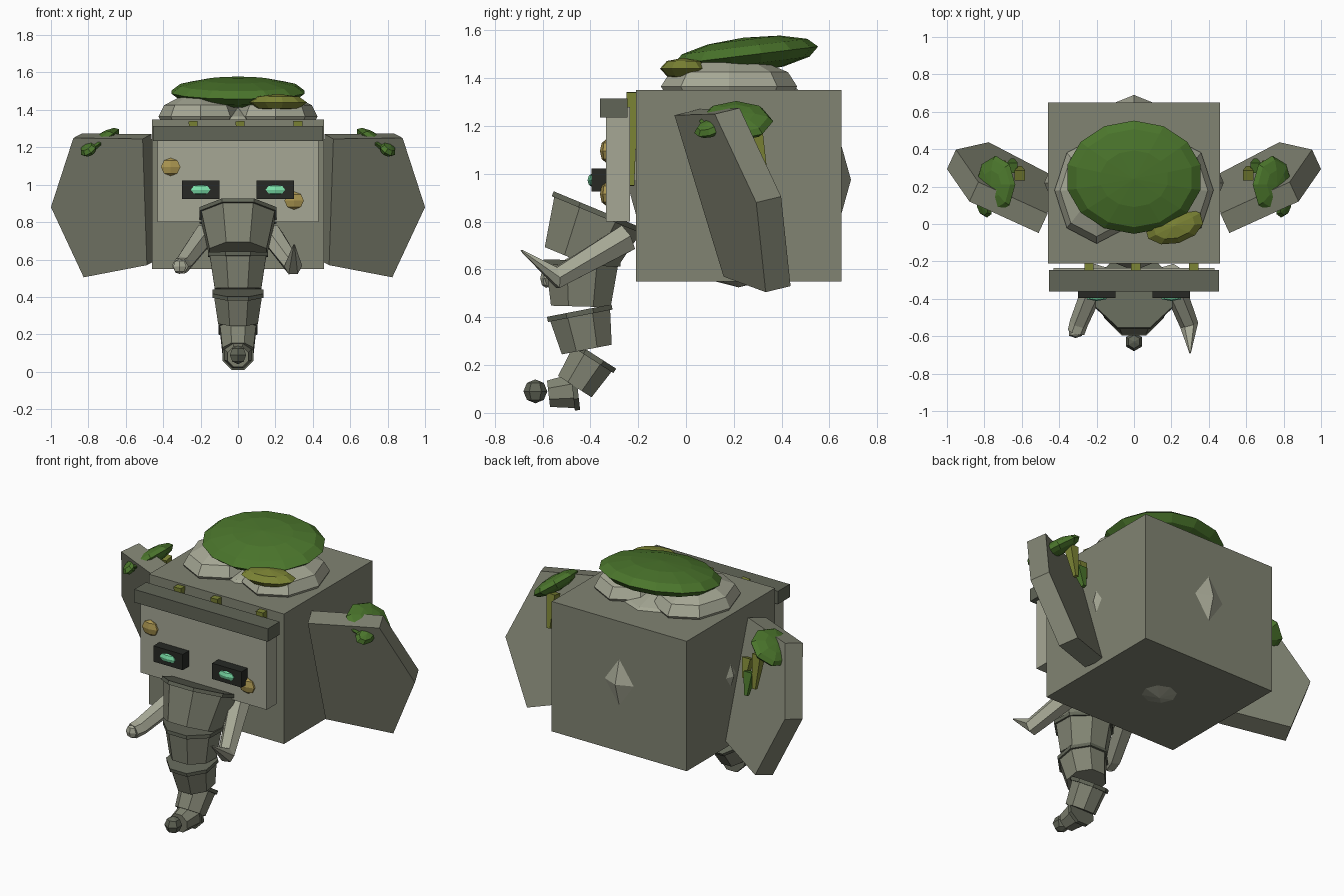
import bpy, bmesh
from math import radians, pi
from mathutils import Vector, Matrix, Euler

if "Cube" in bpy.data.objects:
    bpy.data.objects.remove(bpy.data.objects["Cube"])


def mat(name, r, g, b):
    m = bpy.data.materials.new(name)
    m.diffuse_color = (r, g, b, 1)
    m.use_nodes = True
    m.node_tree.nodes["Principled BSDF"].inputs["Base Color"].default_value = m.diffuse_color
    return m


STONE = mat("stone", .22, .23, .17)
LIGHT = mat("light_stone", .38, .39, .30)
DARK = mat("dark_stone", .12, .13, .095)
BLACK = mat("socket_dark", .02, .022, .018)
MOSS = mat("moss", .07, .18, .025)
OLIVE = mat("olive_moss", .20, .23, .035)
GOLD = mat("lichen", .40, .30, .08)
GEM = mat("eye_glow", .2, .75, .4)


def finish(name, bm, m):
    bmesh.ops.recalc_face_normals(bm, faces=bm.faces)
    me = bpy.data.meshes.new(name)
    bm.to_mesh(me)
    bm.free()
    me.materials.append(m)
    ob = bpy.data.objects.new(name, me)
    bpy.context.collection.objects.link(ob)
    return ob


def trs(loc, rot, scale):
    e = Euler([radians(a) for a in rot])
    return Matrix.LocRotScale(Vector(loc), e, Vector(scale))


def box(name, lo, hi, m):
    c = [(a + b) / 2 for a, b in zip(lo, hi)]
    s = [b - a for a, b in zip(lo, hi)]
    bm = bmesh.new()
    bmesh.ops.create_cube(bm, size=1, matrix=trs(c, (0, 0, 0), s))
    return finish(name, bm, m)


def blob(name, loc, rad, m, seg=8, rings=6, rot=(0, 0, 0)):
    bm = bmesh.new()
    bmesh.ops.create_uvsphere(bm, u_segments=seg, v_segments=rings, radius=1,
                              matrix=trs(loc, rot, rad))
    return finish(name, bm, m)


def frustum(name, a, b, r1, r2, m, seg=8):
    # tapered prism from a to b, with a flat side facing forwards
    a, b = Vector(a), Vector(b)
    d = b - a
    z = d.normalized()
    x = Vector((1, 0, 0))
    x = (x - z * x.dot(z)).normalized()
    y = z.cross(x)
    rot = Matrix((x, y, z)).transposed().to_4x4()
    bm = bmesh.new()
    M = Matrix.Translation((a + b) / 2) @ rot @ Matrix.Rotation(pi / seg, 4, 'Z')
    bmesh.ops.create_cone(bm, cap_ends=True, segments=seg, radius1=r1, radius2=r2,
                          depth=d.length, matrix=M)
    return finish(name, bm, m)


# head block and the boulder core that pokes through its sides
box("head_block", (-.46, -.21, .55), (.46, .65, 1.35), STONE)
blob("head_core", (0, .22, .975), (.48, .47, .45), LIGHT)

# face plate, brow, lichen
box("face_plate", (-.43, -.335, .80), (.43, -.235, 1.28), LIGHT)
box("brow", (-.455, -.36, 1.235), (.455, -.245, 1.315), DARK)
blob("lichen_patch_a", (-.36, -.335, 1.095), (.06, .025, .048), GOLD, 6, 4)
blob("lichen_patch_b", (.30, -.335, .915), (.06, .025, .048), GOLD, 6, 4)

# moss strands hanging between the plate and the head
for i, (x, bottom) in enumerate(((-.24, 1.05), (.01, 1.15), (.32, .95))):
    frustum(f"face_strand_{i}", (x, -.225, 1.34), (x + .01, -.225, bottom),
            .035, .012, OLIVE, 4)

# crown moss
blob("crown_moss", (0, .25, 1.495), (.365, .305, .075), MOSS, 14, 6, (7, 0, 0))
blob("crown_moss_olive", (.215, -.01, 1.44), (.16, .095, .045), OLIVE, 10, 4, (0, 0, 15))

# ear outline (x, z); the ear plane sweeps back outwards and downwards
EAR = [(.51, 1.245), (.88, 1.25), (1.0, .88), (.825, .505), (.487, .57)]
for side, s in (("left", -1), ("right", 1)):
    bm = bmesh.new()
    front = [Vector((x, -.05 + .46 * (x - .51) + .32 * (1.25 - z), z)) for x, z in EAR]
    back = [p + Vector((-.048, .104, .025)) for p in front]
    fv = [bm.verts.new((p.x * s, p.y, p.z)) for p in front]
    bv = [bm.verts.new((p.x * s, p.y, p.z)) for p in back]
    bm.faces.new(fv)
    bm.faces.new(bv)
    for i in range(5):
        j = (i + 1) % 5
        bm.faces.new((fv[i], fv[j], bv[j], bv[i]))
    finish(f"{side}_ear", bm, STONE)

    # moss over the ear's top edge, with strands behind
    blob(f"{side}_ear_moss", (s * .74, .21, 1.22), (.13, .155, .045), MOSS, 8, 6,
         (0, s * 36, 0))
    blob(f"{side}_ear_moss_lobe", (s * .80, .10, 1.19), (.05, .07, .03), MOSS, 8, 4,
         (20, s * 36, 0))
    for k, (x, y, top, low, m) in enumerate(((.70, .29, 1.20, 1.00, OLIVE),
                                             (.61, .26, 1.14, 1.03, OLIVE),
                                             (.65, .30, 1.08, .95, MOSS))):
        frustum(f"{side}_ear_strand_{k}", (s * x, y, top), (s * x, y + .04, low),
                .04, .015, m, 4)

    # skull domes on top of the head
    blob(f"{side}_skull_dome", (s * .20, .18, 1.365), (.225, .285, .12), LIGHT, 8, 6)

    # eye socket and glowing gem
    box(f"{side}_eye_socket", (s * .2 - .1, -.395, .925), (s * .2 + .1, -.32, 1.022), BLACK)
    blob(f"{side}_eye", (s * .2, -.392, .973), (.06, .02, .028), GEM, 6, 4)

# trunk: tapered segments as (top y, top z, end y, end z, top radius, end radius)
TRUNK = [(-.365, .84, -.45, .635, .215, .165),
         (-.435, .63, -.44, .445, .165, .135),
         (-.445, .42, -.415, .265, .14, .115),
         (-.385, .235, -.465, .11, .105, .09),
         (-.46, .093, -.575, .08, .08, .06)]
for i, (y0, z0, y1, z1, r0, r1) in enumerate(TRUNK):
    a, b = Vector((0, y0, z0)), Vector((0, y1, z1))
    d = (b - a).normalized()
    frustum(f"trunk_segment_{i}", a, b, r0, r1, STONE)
    frustum(f"trunk_ring_{i}", a - d * .008, a + d * .014, r0 + .009, r0 + .009, DARK)
blob("trunk_tip", (0, -.63, .09), (.05, .05, .05), DARK, 6, 4)


def tube(name, pts, radii, m, seg=6):
    # skin polygonal rings along a path
    bm = bmesh.new()
    P = [Vector(p) for p in pts]
    rings = []
    for i, p in enumerate(P):
        t = (P[min(i + 1, len(P) - 1)] - P[max(i - 1, 0)]).normalized()
        x = Vector((1, 0, 0))
        x = (x - t * x.dot(t)).normalized()
        y = t.cross(x)
        rings.append([bm.verts.new(p + (Matrix.Rotation(2 * pi * k / seg, 3, t) @ x) * radii[i])
                      for k in range(seg)])
    for a, b in zip(rings, rings[1:]):
        for k in range(seg):
            j = (k + 1) % seg
            bm.faces.new((a[k], a[j], b[j], b[k]))
    bm.faces.new(rings[0])
    bm.faces.new(rings[-1])
    return finish(name, bm, m)


# whole right tusk and broken left tusk
tube("right_tusk", [(.18, -.25, .73), (.295, -.54, .565), (.30, -.69, .68)],
     [.065, .05, .004], LIGHT)
tube("left_tusk", [(-.18, -.25, .73), (-.295, -.53, .575), (-.31, -.58, .565)],
     [.065, .05, .046], LIGHT)
blob("left_tusk_break", (-.312, -.585, .563), (.04, .025, .04), LIGHT, 6, 4)
